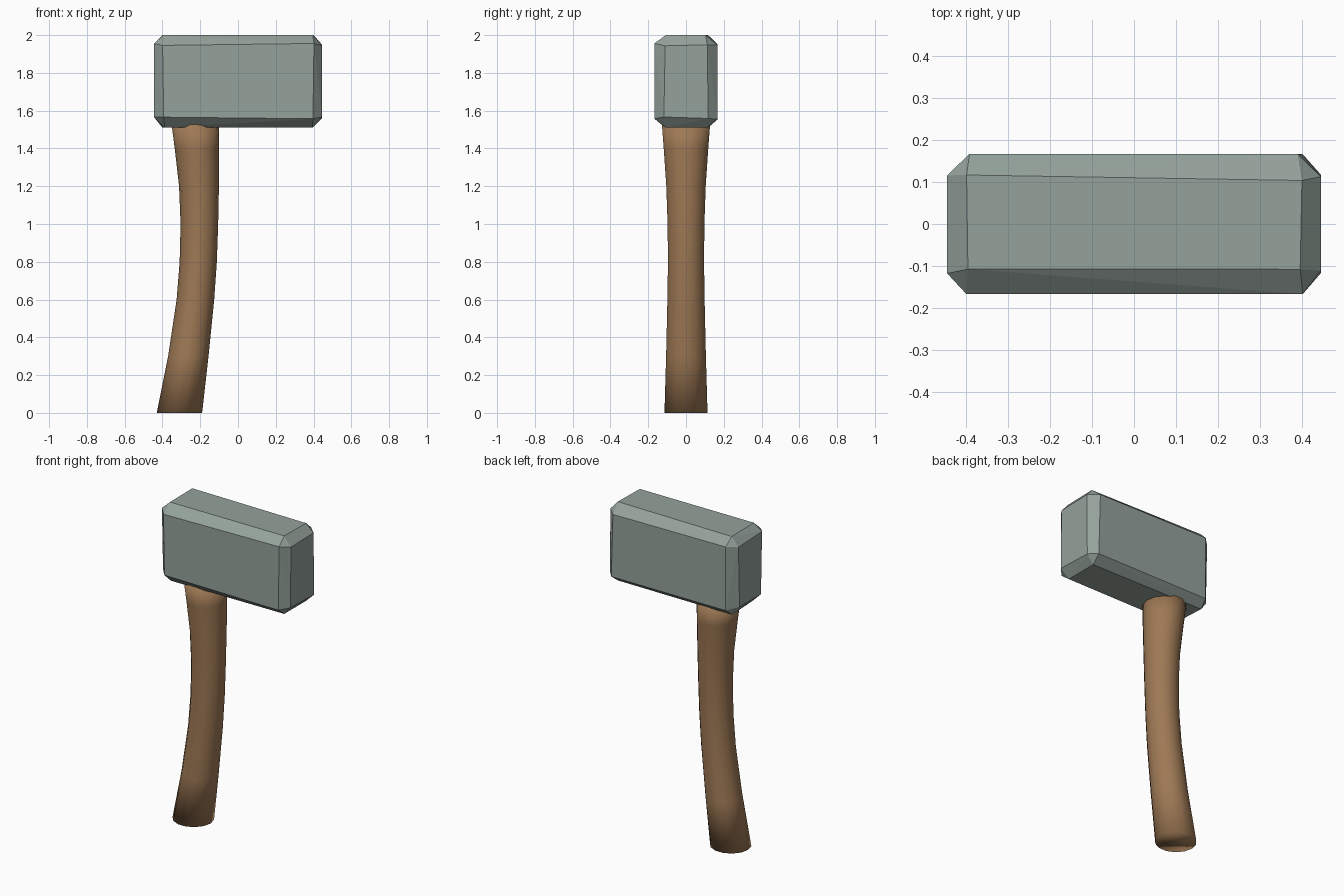
import bpy, bmesh, math, random
from mathutils import Vector

if "Cube" in bpy.data.objects:
    bpy.data.objects.remove(bpy.data.objects["Cube"])

random.seed(4)


def material(name, rgb):
    m = bpy.data.materials.new(name)
    m.diffuse_color = (*rgb, 1)
    m.use_nodes = True
    m.node_tree.nodes["Principled BSDF"].inputs["Base Color"].default_value = m.diffuse_color
    return m


def add_object(name, bm, mat):
    mesh = bpy.data.meshes.new(name)
    bmesh.ops.recalc_face_normals(bm, faces=bm.faces)
    bm.to_mesh(mesh)
    bm.free()
    mesh.materials.append(mat)
    ob = bpy.data.objects.new(name, mesh)
    bpy.context.collection.objects.link(ob)
    return ob


stone = material("grey_green_stone", (0.30, 0.36, 0.33))
wood = material("brown_wood", (0.34, 0.19, 0.09))

# Hammer head: block with unevenly chamfered edges, three points per corner
half = Vector((0.445, 0.167, 0.245))
inset = Vector((0.05, 0.056, 0.05))
bm = bmesh.new()
for sx in (-1, 1):
    for sy in (-1, 1):
        for sz in (-1, 1):
            signs = (sx, sy, sz)
            for axis in range(3):
                p = [signs[i] * (half[i] if i == axis
                                 else half[i] - inset[i] + random.uniform(-0.008, 0.008))
                     for i in range(3)]
                bm.verts.new((p[0], p[1], p[2] + 1.755))
bmesh.ops.convex_hull(bm, input=bm.verts)
bmesh.ops.dissolve_limit(bm, angle_limit=math.radians(1),
                         verts=bm.verts, edges=bm.edges)
add_object("hammer_head", bm, stone)

# Handle: oval rings along a curved path (z, left x, right x, half depth)
rings = [
    (0.00, -0.430, -0.190, 0.117),
    (0.30, -0.370, -0.156, 0.108),
    (0.60, -0.325, -0.126, 0.101),
    (0.80, -0.309, -0.112, 0.098),
    (1.00, -0.304, -0.105, 0.100),
    (1.20, -0.312, -0.101, 0.107),
    (1.40, -0.335, -0.100, 0.121),
    (1.53, -0.352, -0.100, 0.131),
]
SIDES = 14
bm = bmesh.new()
loops = []
for z, x0, x1, depth in rings:
    loops.append([bm.verts.new(((x0 + x1) / 2 + (x1 - x0) / 2 * math.cos(a),
                                depth * math.sin(a), z))
                  for a in (2 * math.pi * i / SIDES for i in range(SIDES))])
for lower, upper in zip(loops, loops[1:]):
    for i in range(SIDES):
        j = (i + 1) % SIDES
        bm.faces.new((lower[i], lower[j], upper[j], upper[i]))
bm.faces.new(loops[0][::-1])
bm.faces.new(loops[-1])
for f in bm.faces:
    f.smooth = True
add_object("handle", bm, wood)
